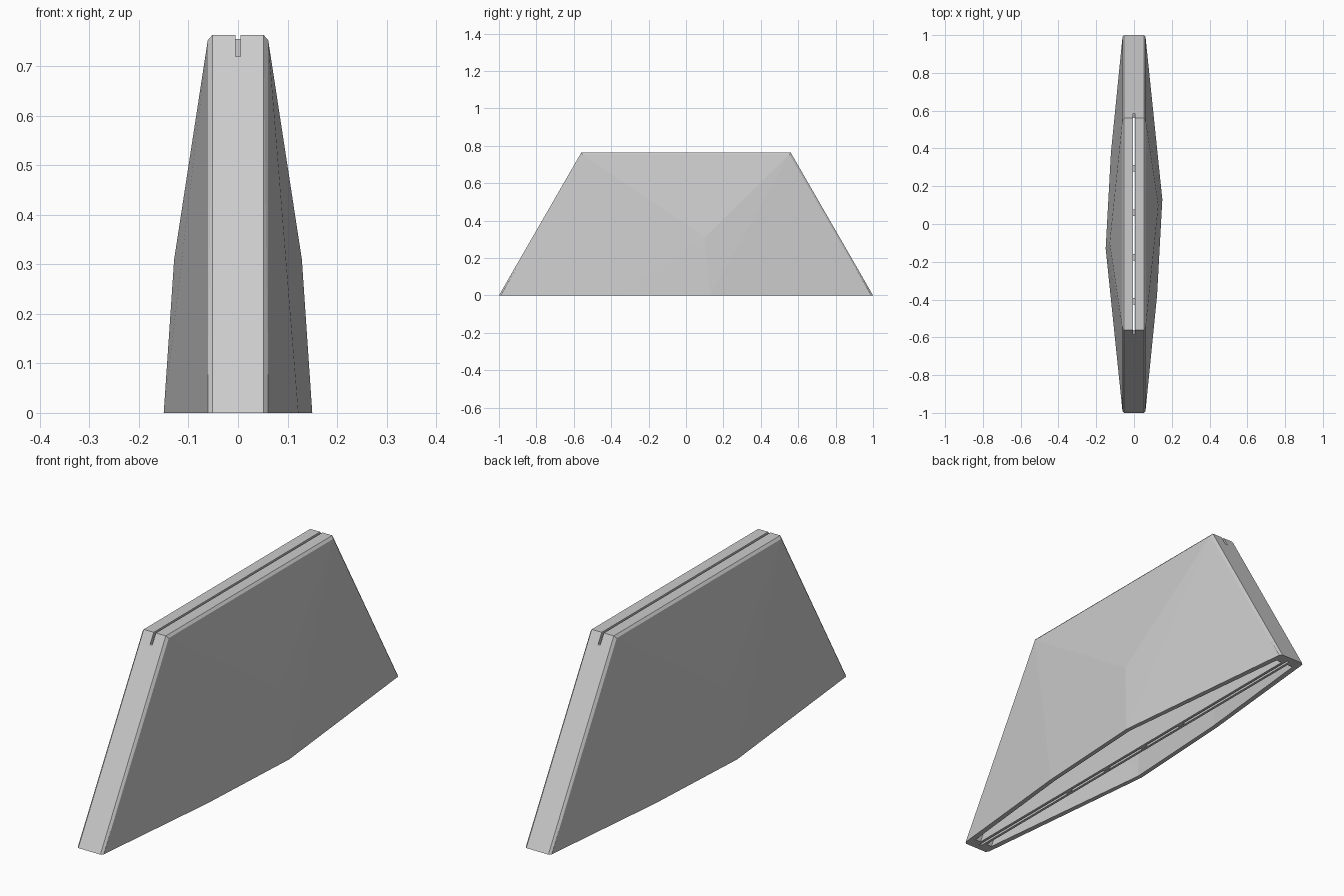
import bpy, bmesh, math

if "Cube" in bpy.data.objects:
    bpy.data.objects.remove(bpy.data.objects["Cube"])

grey = bpy.data.materials.new("light grey")
grey.diffuse_color = (0.6, 0.6, 0.6, 1)
grey.use_nodes = True
grey.node_tree.nodes["Principled BSDF"].inputs["Base Color"].default_value = grey.diffuse_color


def finish(bm, name, cutter=False):
    bmesh.ops.recalc_face_normals(bm, faces=bm.faces)
    me = bpy.data.meshes.new(name)
    bm.to_mesh(me)
    bm.free()
    me.materials.append(grey)
    ob = bpy.data.objects.new(name, me)
    bpy.context.collection.objects.link(ob)
    if cutter:
        ob.hide_render = True
        ob.hide_viewport = True
        ob.display_type = 'WIRE'
    return ob


def hull(name, pts, cutter=False):
    bm = bmesh.new()
    for p in pts:
        bm.verts.new(p)
    res = bmesh.ops.convex_hull(bm, input=bm.verts)
    loose = [v for v in bm.verts if not v.link_faces]
    bmesh.ops.delete(bm, geom=loose, context='VERTS')
    bmesh.ops.dissolve_limit(bm, angle_limit=0.002, verts=bm.verts, edges=bm.edges)
    return finish(bm, name, cutter)


def prism(name, profile, x0, x1, cutter=False):
    bm = bmesh.new()
    a = [bm.verts.new((x0, y, z)) for y, z in profile]
    f = bm.faces.new(a)
    ext = bmesh.ops.extrude_face_region(bm, geom=[f])["geom"]
    for v in ext:
        if isinstance(v, bmesh.types.BMVert):
            v.co.x = x1
    return finish(bm, name, cutter)


def trapezoid(x, low, high, top):
    return [(x, s * y, z) for s in (-1, 1) for y, z in ((low, 0), (high, top))]


def cut(ob, cutter):
    m = ob.modifiers.new("cut", 'BOOLEAN')
    m.operation = 'DIFFERENCE'
    m.solver = 'EXACT'
    m.object = cutter


# Off-centre bulge of the outer panel; the other half is turned half way round
BULGE = [(0.122, -0.38, 0), (0.15, 0.13, 0), (0.129, 0.10, 0.31)]


def shell(name, side, inner_x):
    turn = lambda pts: [(side * x, side * y, z) for x, y, z in pts]
    body = (trapezoid(inner_x, 1, 0.56, 0.763) + trapezoid(0.052, 1, 0.56, 0.763)
            + trapezoid(0.061, 0.99, 0.553, 0.753) + BULGE)
    ob = hull(name, turn(body))
    # Hollow open at the bottom
    room = (trapezoid(0.016, 0.95, 0.53, 0.735) + trapezoid(0.042, 0.95, 0.53, 0.735)
            + [(x - 0.019, y, z) for x, y, z in BULGE])
    room += [(x, y, -0.05) for x, y, z in room if z == 0]
    cut(ob, hull(name + "_hollow_cutter", turn(room), True))
    return ob


left = shell("left_shell", -1, 0.005)
right = shell("right_shell", 1, -0.005)

# Central slit, closed along the sloping ends and open at the top
half = [(1.002, -0.05), (0.56, 0.72), (0.70, 0.72), (0.70, 0.80)]
slit = half + [(-y, z) for y, z in reversed(half)]
cut(right, prism("slit_cutter", slit, -0.02, 0.005, True))

# Spacer ribs bridging the slit
for i, y in enumerate((-0.41, -0.175, 0.06, 0.295)):
    prism(f"spacer_rib_{i + 1}",
          [(y - 0.017, 0.002), (y + 0.017, 0.002), (y + 0.017, 0.755), (y - 0.017, 0.755)],
          -0.007, 0.007)
